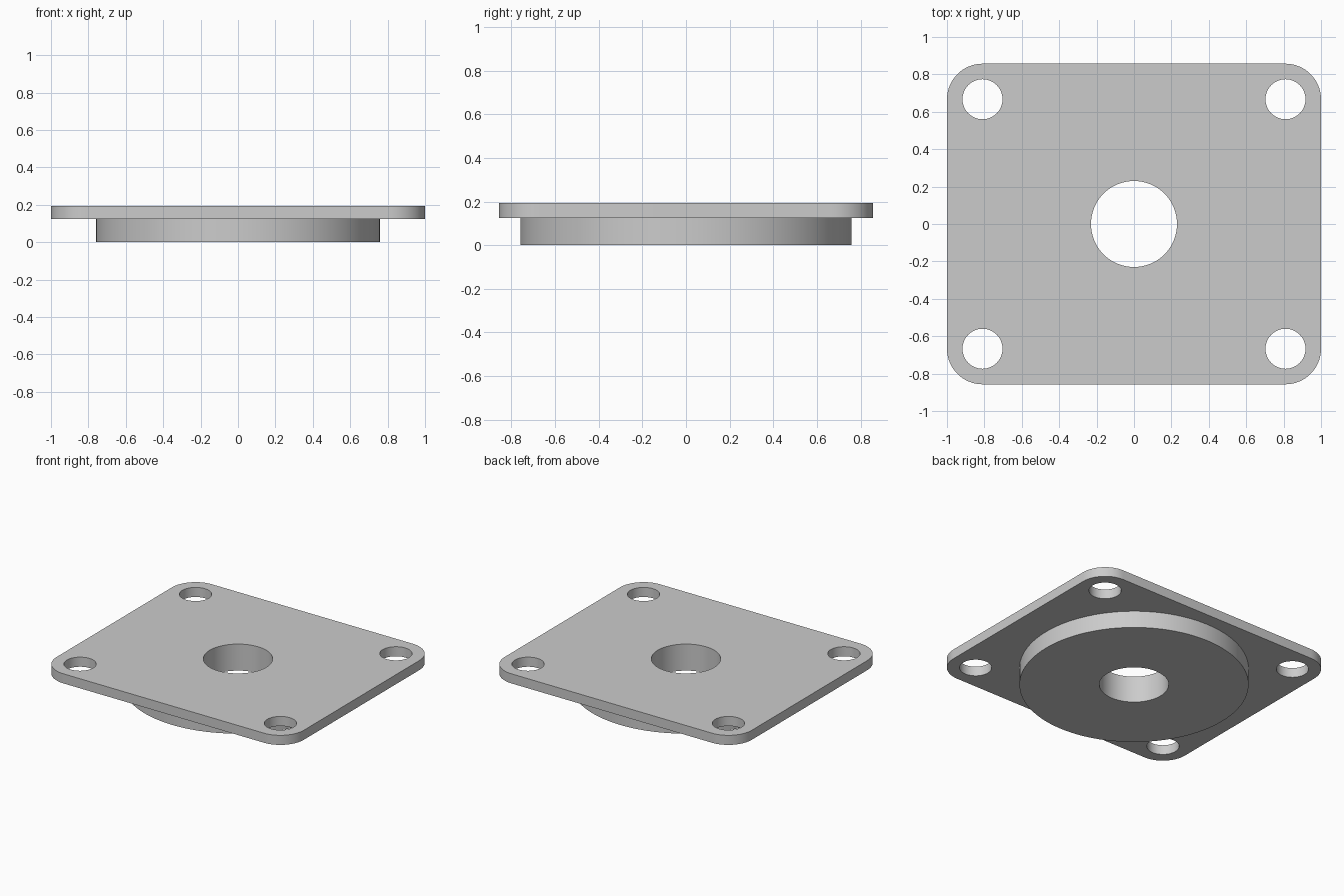
import bpy
import bmesh
from math import cos, sin, pi, radians

HALF_X, HALF_Y, CORNER = 1.0, 0.857, 0.19
HOLE_X, HOLE_Y = HALF_X - CORNER, HALF_Y - CORNER
PLATE_BOTTOM, PLATE_TOP = 0.124, 0.194

cube = bpy.data.objects.get("Cube")
if cube:
    bpy.data.objects.remove(cube, do_unlink=True)

grey = bpy.data.materials.new("plain grey")
grey.use_nodes = True
colour = (0.6, 0.6, 0.6, 1)
grey.diffuse_color = colour
grey.node_tree.nodes["Principled BSDF"].inputs["Base Color"].default_value = colour


def circle(radius, count, x=0, y=0):
    return [(x + radius * cos(2 * pi * i / count), y + radius * sin(2 * pi * i / count))
            for i in range(count)]


def rounded_rectangle(steps=16):
    points = []
    for quarter, (sx, sy) in enumerate([(1, 1), (-1, 1), (-1, -1), (1, -1)]):
        for i in range(steps + 1):
            a = pi / 2 * (quarter + i / steps)
            points.append((sx * HOLE_X + CORNER * cos(a), sy * HOLE_Y + CORNER * sin(a)))
    return points


def prism(name, outline, bottom, top):
    bm = bmesh.new()
    face = bm.faces.new([bm.verts.new((x, y, bottom)) for x, y in outline])
    result = bmesh.ops.extrude_face_region(bm, geom=[face])
    moved = [v for v in result["geom"] if isinstance(v, bmesh.types.BMVert)]
    bmesh.ops.translate(bm, vec=(0, 0, top - bottom), verts=moved)
    bmesh.ops.recalc_face_normals(bm, faces=bm.faces)
    mesh = bpy.data.meshes.new(name)
    bm.to_mesh(mesh)
    bm.free()
    mesh.materials.append(grey)
    obj = bpy.data.objects.new(name, mesh)
    bpy.context.collection.objects.link(obj)
    return obj


def combine(target, tool, operation):
    mod = target.modifiers.new(tool.name, "BOOLEAN")
    mod.object, mod.operation, mod.solver = tool, operation, "EXACT"
    bpy.context.view_layer.objects.active = target
    bpy.ops.object.modifier_apply(modifier=mod.name)
    bpy.data.objects.remove(tool, do_unlink=True)


# Rounded plate with the round boss welded underneath
flange = prism("flange_plate", rounded_rectangle(), PLATE_BOTTOM, PLATE_TOP)
boss = prism("round_boss", circle(0.759, 96), 0, (PLATE_BOTTOM + PLATE_TOP) / 2)
combine(flange, boss, "UNION")

# Central bore and four corner bolt holes
combine(flange, prism("bore_cutter", circle(0.23, 64), -0.1, 0.3), "DIFFERENCE")
for sx in (-1, 1):
    for sy in (-1, 1):
        hole = circle(0.107, 48, sx * HOLE_X, sy * HOLE_Y)
        combine(flange, prism("bolt_hole_cutter", hole, -0.1, 0.3), "DIFFERENCE")

# Smooth curved walls, crisp rims
bpy.ops.object.select_all(action="DESELECT")
flange.select_set(True)
bpy.context.view_layer.objects.active = flange
bpy.ops.object.shade_smooth_by_angle(angle=radians(30))
